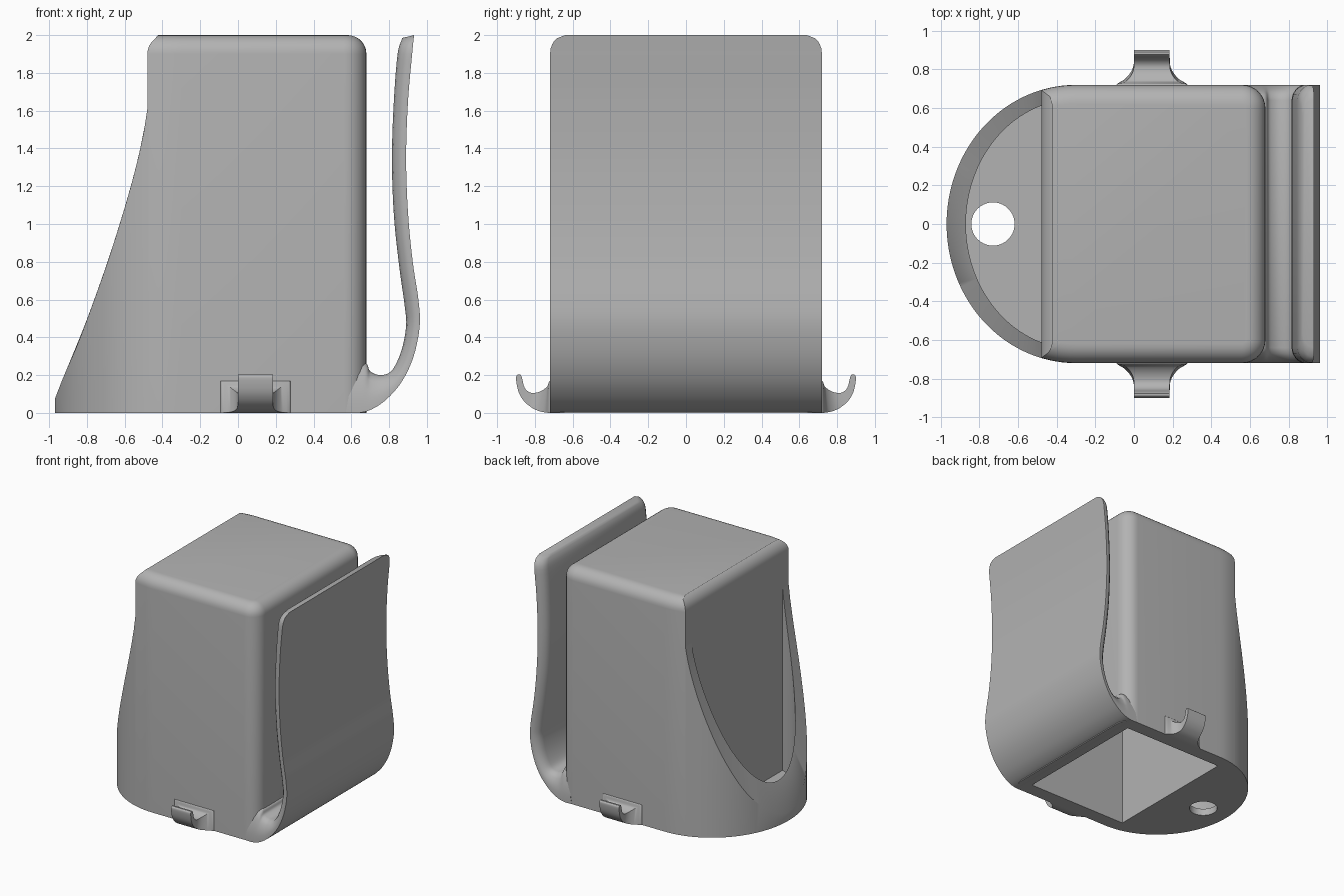
import bpy, bmesh, math
from mathutils import Vector

if "Cube" in bpy.data.objects:
    bpy.data.objects.remove(bpy.data.objects["Cube"], do_unlink=True)

grey = bpy.data.materials.new("plain grey")
grey.use_nodes = True
COLOUR = (0.45, 0.45, 0.45, 1)
grey.diffuse_color = COLOUR
grey.node_tree.nodes["Principled BSDF"].inputs["Base Color"].default_value = COLOUR

HALF = 0.72        # half width of the body
BACK = -0.48       # rear wall of the box
WALL = 0.1
ARC_X = -0.3       # centre of the rounded skirt


def finish(bm, name):
    bmesh.ops.recalc_face_normals(bm, faces=bm.faces)
    mesh = bpy.data.meshes.new(name)
    bm.to_mesh(mesh)
    bm.free()
    obj = bpy.data.objects.new(name, mesh)
    bpy.context.collection.objects.link(obj)
    mesh.materials.append(grey)
    return obj


def smooth(obj, degrees=32):
    bpy.ops.object.select_all(action='DESELECT')
    obj.select_set(True)
    bpy.context.view_layer.objects.active = obj
    bpy.ops.object.shade_smooth_by_angle(angle=math.radians(degrees))


def spline(points, steps=5):
    """Smooth curve through tuples of any length."""
    pts = [Vector(p) for p in points]
    pts = [2 * pts[0] - pts[1]] + pts + [2 * pts[-1] - pts[-2]]
    out = []
    for a, b, c, d in zip(pts, pts[1:], pts[2:], pts[3:]):
        for k in range(steps):
            t = k / steps
            out.append(b + (c - a) * t / 2 + (2 * a - 5 * b + 4 * c - d) * t * t / 2
                       + (3 * b - a - 3 * c + d) * t ** 3 / 2)
    return out + [pts[-2]]


def loft(rings, name):
    bm = bmesh.new()
    loops = [[bm.verts.new(p) for p in ring] for ring in rings]
    n = len(loops[0])
    for a, b in zip(loops, loops[1:]):
        for i in range(n):
            j = (i + 1) % n
            bm.faces.new((a[i], a[j], b[j], b[i]))
    bm.faces.new(loops[0])
    bm.faces.new(loops[-1])
    return finish(bm, name)


def prism(outline, z0, z1, name, bevel=0):
    bm = bmesh.new()
    base = bm.faces.new([bm.verts.new((x, y, z0)) for x, y in outline])
    up = bmesh.ops.extrude_face_region(bm, geom=[base])["geom"]
    bmesh.ops.translate(bm, vec=(0, 0, z1 - z0),
                        verts=[v for v in up if isinstance(v, bmesh.types.BMVert)])
    if bevel:
        rim = [e for e in bm.edges if all(v.co.z > z1 - 1e-4 for v in e.verts)]
        bmesh.ops.bevel(bm, geom=rim, offset=bevel, segments=7, profile=0.5, affect='EDGES')
    return finish(bm, name)


def cut(obj, cutter):
    mod = obj.modifiers.new("cut", 'BOOLEAN')
    mod.operation, mod.solver, mod.object = 'DIFFERENCE', 'EXACT', cutter
    bpy.context.view_layer.objects.active = obj
    bpy.ops.object.modifier_apply(modifier=mod.name)
    bpy.data.objects.remove(cutter, do_unlink=True)


def arc(rx, ry, x_end, steps):
    """Points of the rear ellipse, from +y round to -y, stopping at x_end."""
    start = math.acos((x_end - ARC_X) / rx)
    sweep = 2 * (math.pi - start)
    return [(ARC_X + rx * math.cos(start + sweep * i / steps),
             ry * math.sin(start + sweep * i / steps)) for i in range(steps + 1)]


# Hollow box, open underneath, with rounded front-side corners and top
RX = 0.67
side = [(ARC_X + RX * math.cos(a), HALF * math.sin(a)) for a in
        [math.pi / 2 + k / 5 * (math.acos((BACK - ARC_X) / RX) - math.pi / 2) for k in range(6)]]
R = 0.12
corner = [(0.68 - R + R * math.sin(a), HALF - R + R * math.cos(a))
          for a in [math.pi / 2 * k / 8 for k in range(9)]]
half = side[::-1] + corner
box = prism(half + [(x, -y) for x, y in reversed(half)], 0, 2, "hollow_box", 0.1)
cavity = [(BACK + WALL, -0.6), (0.58, -0.6), (0.58, 0.6), (BACK + WALL, 0.6)]
cut(box, prism(cavity, -0.1, 1.9, "cavity_cutter"))
smooth(box)

# Rounded rear skirt with a swept rim
sweep_curve = spline([(-0.975, 0.06), (-0.92, 0.2), (-0.835, 0.4), (-0.69, 0.8),
                      (-0.567, 1.2), (-0.5, 1.48), (-0.482, 1.62), (-0.44, 1.7)])


def rim_height(x):
    for a, b in zip(sweep_curve, sweep_curve[1:]):
        if a.x <= x <= b.x:
            return a.y + (b.y - a.y) * (x - a.x) / (b.x - a.x)
    return sweep_curve[-1].y


outer = arc(RX, HALF, BACK + 0.005, 72)
inner = arc(RX - WALL, 0.645, BACK + 0.005, 72)
rings = []
for (ox, oy), (ix, iy) in zip(outer, inner):
    rings.append([(ox, oy, 0), (ox, oy, rim_height(ox)),
                  (ix, iy, rim_height(ix)), (ix, iy, 0)])
smooth(loft(rings, "rear_skirt"))

# Skirt floor with a round hole
floor = prism(arc(RX - 0.05, HALF - 0.03, BACK + 0.02, 48), 0, 0.06, "skirt_floor")
hole = [(-0.73 + 0.112 * math.cos(a), 0.112 * math.sin(a))
        for a in [math.tau * k / 40 for k in range(40)]]
cut(floor, prism(hole, -0.1, 0.2, "hole_cutter"))
smooth(floor)

# Springy clip: each station is outer x, outer z, inner x, inner z
clip_path = spline([
    (0.57, 0, 0.62, 0.27), (0.64, 0, 0.68, 0.26), (0.71, 0.02, 0.7, 0.22),
    (0.79, 0.075, 0.755, 0.2), (0.87, 0.17, 0.815, 0.225), (0.93, 0.3, 0.865, 0.33),
    (0.962, 0.46, 0.89, 0.46), (0.955, 0.6, 0.882, 0.57), (0.925, 0.8, 0.853, 0.78),
    (0.9, 1.06, 0.825, 1.05), (0.89, 1.35, 0.815, 1.35), (0.9, 1.65, 0.825, 1.65),
    (0.922, 1.9, 0.845, 1.9), (0.932, 2, 0.87, 1.985)])
rings = []
for ox, oz, ix, iz in clip_path:
    over = min(0.1, max(0, oz - 1.9))
    w = HALF - 0.1 + math.sqrt(max(0, 0.01 - over ** 2)) * 0.8 + 0.02
    edge = [(0, w), (0.25, w), (0.5, w - 0.01), (0.75, w - 0.028), (0.92, w - 0.05), (1, w - 0.08)]
    section = edge + [(t, -y) for t, y in reversed(edge)]
    rings.append([(ox + (ix - ox) * t, y, oz + (iz - oz) * t) for t, y in section])
smooth(loft(rings, "side_clip"), 40)

# Small hooks with flared roots: outer y, outer z, inner y, inner z, half width
hook_path = spline([
    (0.68, 0, 0.68, 0.17, 0.19), (0.72, 0, 0.72, 0.17, 0.185), (0.75, 0.003, 0.735, 0.14, 0.14),
    (0.785, 0.012, 0.765, 0.117, 0.11), (0.82, 0.03, 0.8, 0.106, 0.095),
    (0.86, 0.065, 0.83, 0.11, 0.0925), (0.888, 0.115, 0.855, 0.135, 0.0925),
    (0.9, 0.185, 0.868, 0.185, 0.0925), (0.89, 0.203, 0.876, 0.203, 0.0925)], 4)
for sign, name in ((-1, "front_hook"), (1, "back_hook")):
    rings = [[(0.0925 - w, sign * oy, oz), (0.0925 + w, sign * oy, oz),
              (0.0925 + w, sign * iy, iz), (0.0925 - w, sign * iy, iz)]
             for oy, oz, iy, iz, w in hook_path]
    smooth(loft(rings, name), 40)
